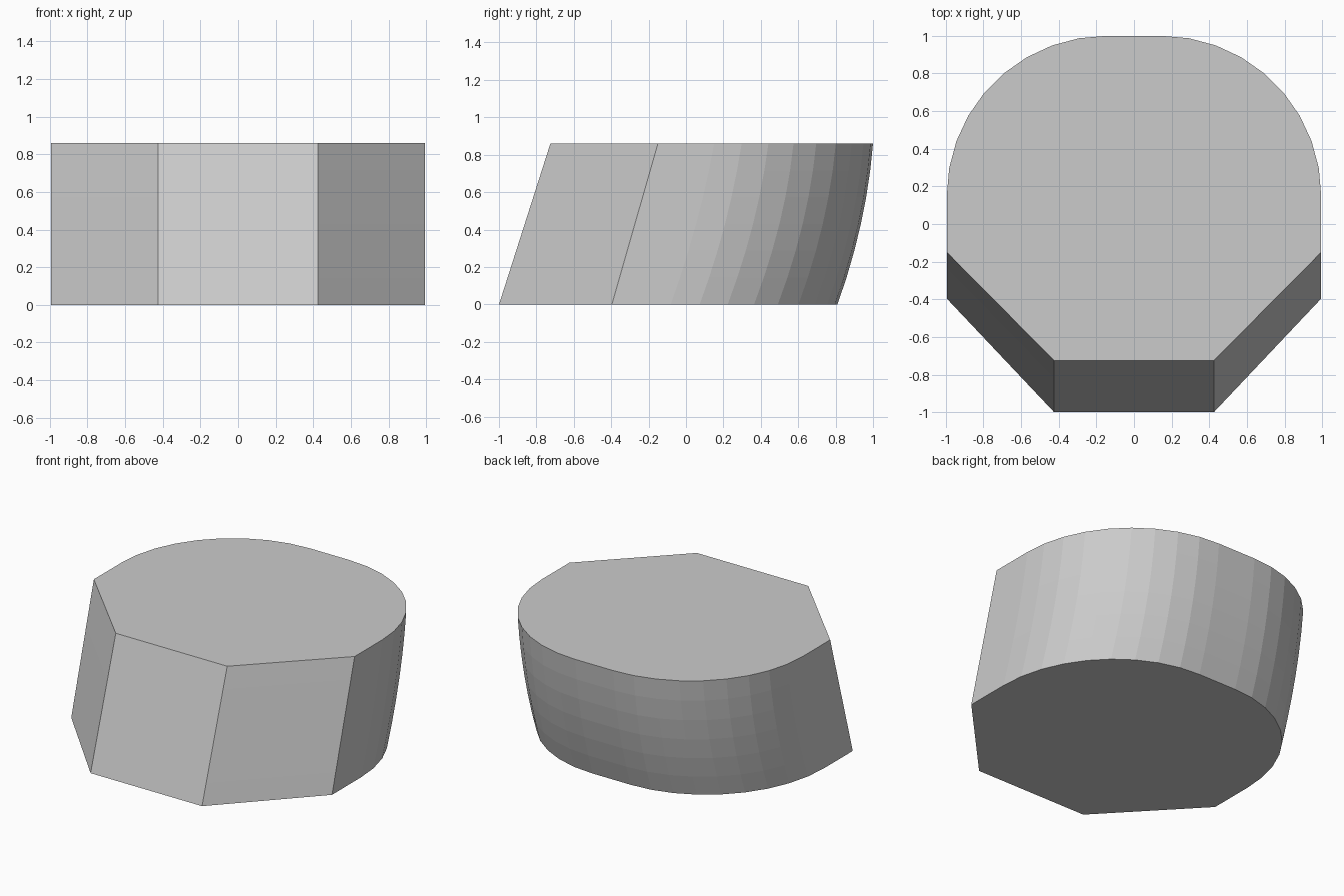
import bpy, bmesh
from math import cos, sin, pi

if "Cube" in bpy.data.objects:
    bpy.data.objects.remove(bpy.data.objects["Cube"])

HEIGHT = 0.86
LEVELS = 6          # rings between base and top
ARC_STEPS = 9       # segments per rounded back corner


def half_outline():
    # Right half of the top outline: chamfered front, rounded back
    pts = [(0.425, -0.725, 0.0), (0.995, -0.15, 0.0)]
    for i in range(ARC_STEPS + 1):
        a = i / ARC_STEPS * pi / 2
        bulge = 0.02 + 0.01 * min(1, i / 3)
        pts.append((0.145 + 0.85 * cos(a), 0.15 + 0.85 * sin(a), bulge))
    return pts


right = half_outline()
outline = right + [(-x, y, b) for x, y, b in reversed(right)]

bm = bmesh.new()
rings = []
for k in range(LEVELS + 1):
    t = k / LEVELS
    ring = []
    for x, y, b in outline:
        base_y = 1.049 * y - 0.239      # the base is set forward of the top
        ring.append(bm.verts.new((x, base_y + (y - base_y) * t + 4 * b * t * (1 - t), HEIGHT * t)))
    rings.append(ring)

# Side walls: flat front panels span the full height, the back is curved
n = len(outline)
for i in range(n):
    j = (i + 1) % n
    for lo, hi in zip(rings, rings[1:]):
        bm.faces.new((lo[i], lo[j], hi[j], hi[i]))

# Caps
bm.faces.new(list(reversed(rings[0])))
bm.faces.new(rings[-1])
bmesh.ops.recalc_face_normals(bm, faces=bm.faces[:])

mesh = bpy.data.meshes.new("slanted_block")
bm.to_mesh(mesh)
bm.free()
bpy.context.collection.objects.link(bpy.data.objects.new("slanted_block", mesh))
